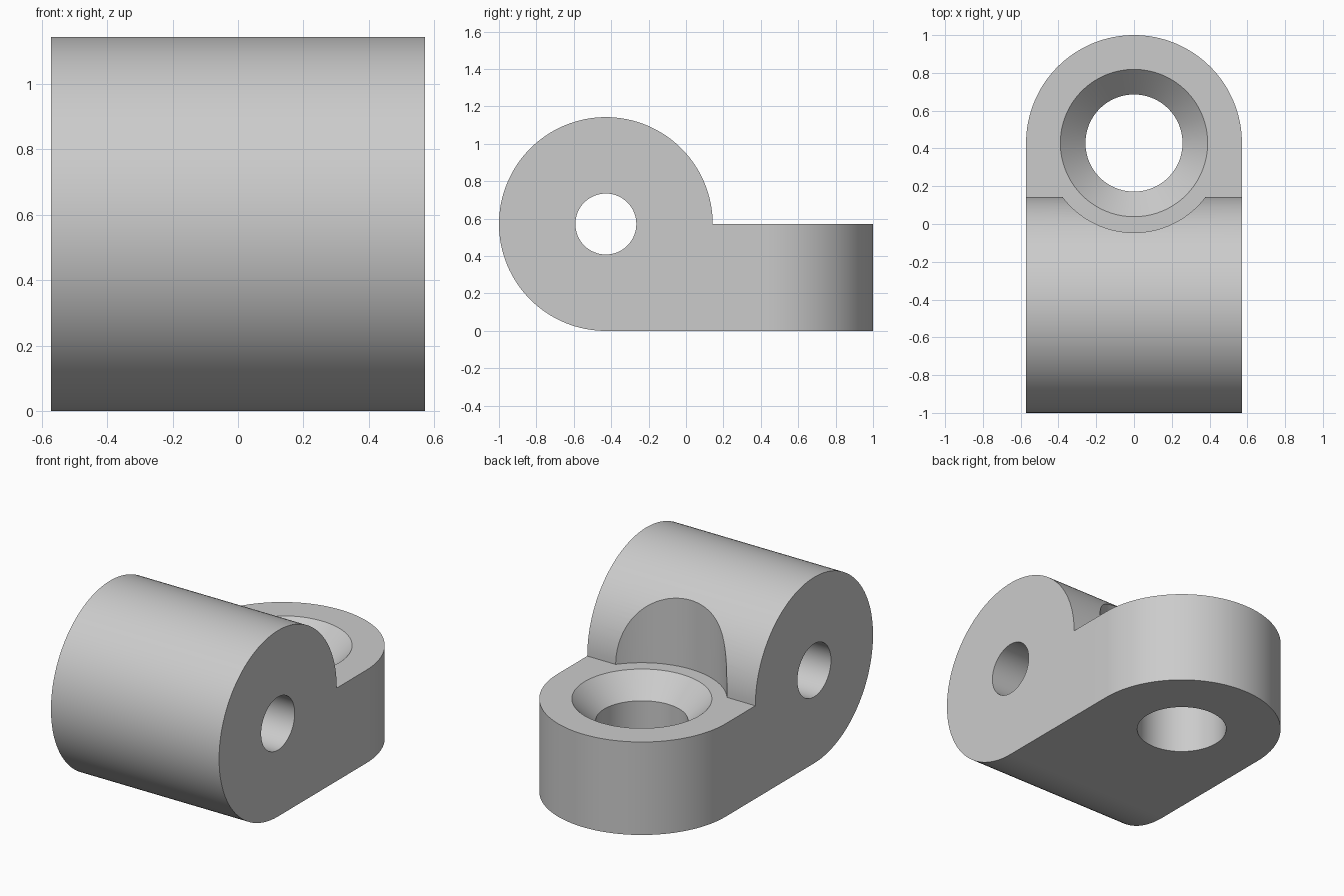
import bpy
import bmesh
from math import cos, sin, pi, radians
from mathutils import Vector

if "Cube" in bpy.data.objects:
    bpy.data.objects.remove(bpy.data.objects["Cube"], do_unlink=True)

R = 4 / 7          # barrel and foot radius, also foot thickness
C = 1 - R          # distance of both hole axes from the centre
PIN, BORE, SINK, HEAD = 0.163, 0.257, 0.39, 0.474
SEG = 128


def arc(cx, cy, r, start, end, n):
    """Points on an arc, angles in degrees."""
    return [(cx + r * cos(radians(start + (end - start) * i / n)),
             cy + r * sin(radians(start + (end - start) * i / n))) for i in range(n + 1)]


def make_object(name, bm):
    bmesh.ops.recalc_face_normals(bm, faces=bm.faces[:])
    mesh = bpy.data.meshes.new(name)
    bm.to_mesh(mesh)
    bm.free()
    obj = bpy.data.objects.new(name, mesh)
    bpy.context.collection.objects.link(obj)
    return obj


def prism(name, outline, to_3d, shift):
    """Extrude a flat outline along a vector."""
    bm = bmesh.new()
    face = bm.faces.new([bm.verts.new(to_3d(a, b)) for a, b in outline])
    out = bmesh.ops.extrude_face_region(bm, geom=[face], use_keep_orig=True)
    moved = [g for g in out["geom"] if isinstance(g, bmesh.types.BMVert)]
    bmesh.ops.translate(bm, verts=moved, vec=Vector(shift))
    return make_object(name, bm)


def lathe(name, profile, y):
    """Closed solid of revolution about a vertical axis at the given y."""
    bm = bmesh.new()
    rings = [[bm.verts.new((r * cos(2 * pi * i / SEG), y + r * sin(2 * pi * i / SEG), z))
              for i in range(SEG)] for r, z in profile]
    for low, high in zip(rings, rings[1:]):
        for i in range(SEG):
            j = (i + 1) % SEG
            bm.faces.new((low[i], low[j], high[j], high[i]))
    bm.faces.new(rings[0][::-1])
    bm.faces.new(rings[-1])
    return make_object(name, bm)


def cut(target, cutter, operation):
    mod = target.modifiers.new(cutter.name, "BOOLEAN")
    mod.object = cutter
    mod.operation = operation
    mod.solver = "EXACT"
    bpy.context.view_layer.objects.active = target
    bpy.ops.object.modifier_apply(modifier=mod.name)
    bpy.data.objects.remove(cutter, do_unlink=True)


# Bracket body: barrel and foot side outline, made overwide
side = arc(-C, R, R, 0, 270, 96) + [(1.2, 0), (1.2, R)]
body = prism("hinge_bracket", side, lambda y, z: (-0.8, y, z), (1.6, 0, 0))

# Trim to the plan outline with the rounded foot end
plan = arc(0, C, R, 0, 180, 64) + [(-R, -1.3), (R, -1.3)]
cut(body, prism("plan_trim", plan, lambda x, y: (x, y, -0.2), (0, 0, 1.8)), "INTERSECT")

# Pin hole through the barrel
pin = arc(-C, R, PIN, 0, 360, 64)[:-1]
cut(body, prism("pin_hole", pin, lambda y, z: (-1, y, z), (2, 0, 0)), "DIFFERENCE")

# Countersunk screw hole, with head clearance cut into the barrel
screw = [(BORE, -0.2), (BORE, R - (SINK - BORE)), (SINK, R), (HEAD, R), (HEAD, 1.5)]
cut(body, lathe("screw_hole", screw, C), "DIFFERENCE")

# Grey finish and sharp-edged smooth shading
grey = bpy.data.materials.new("light_grey")
grey.use_nodes = True
colour = (0.6, 0.6, 0.6, 1)
grey.diffuse_color = colour
grey.node_tree.nodes["Principled BSDF"].inputs["Base Color"].default_value = colour
body.data.materials.clear()
body.data.materials.append(grey)
for poly in body.data.polygons:
    poly.material_index = 0
bpy.ops.object.select_all(action="DESELECT")
body.select_set(True)
bpy.context.view_layer.objects.active = body
bpy.ops.object.shade_smooth_by_angle(angle=radians(30))
